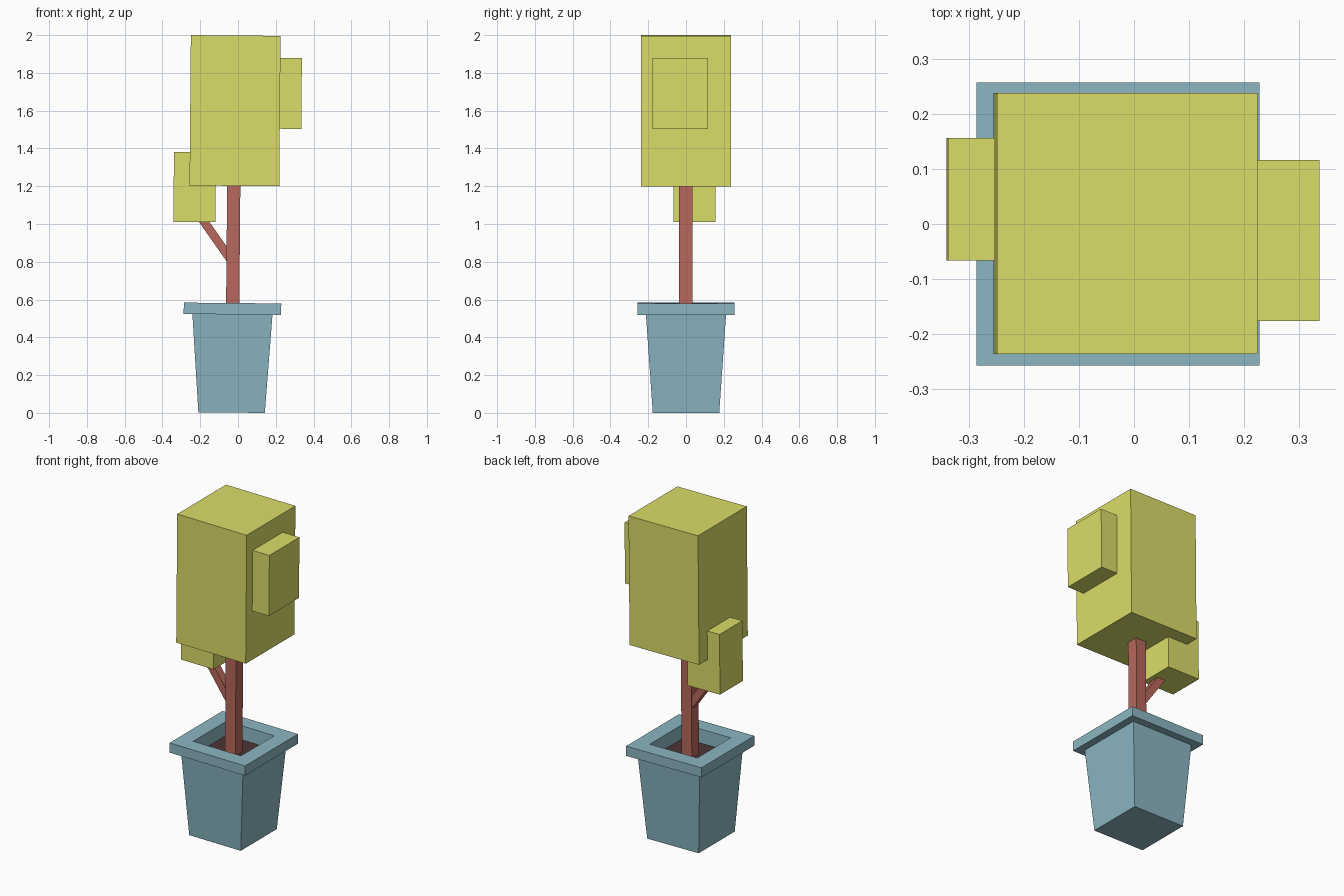
import bpy, bmesh
from mathutils import Matrix, Vector

if "Cube" in bpy.data.objects:
    bpy.data.objects.remove(bpy.data.objects["Cube"])

# The whole plant leans slightly to the right
LEAN = Matrix.Translation((-0.034, 0, 0.0015)) @ Matrix.Rotation(0.0087, 4, 'Y')


def material(name, rgb):
    m = bpy.data.materials.new(name)
    m.diffuse_color = (*rgb, 1)
    m.use_nodes = True
    m.node_tree.nodes["Principled BSDF"].inputs["Base Color"].default_value = m.diffuse_color
    return m


LEAF = material("leaf", (0.71, 0.72, 0.14))
CLAY = material("blue_glaze", (0.26, 0.47, 0.54))
BARK = material("bark", (0.48, 0.14, 0.11))
SOIL = material("soil", (0.075, 0.035, 0.035))


def loft(name, sections, mat, cap_top=True):
    """Flat-faced solid through rectangles (cx, cy, z, half_x, half_y)."""
    bm = bmesh.new()
    rings = [[bm.verts.new((cx + sx * hx, cy + sy * hy, z))
              for sx, sy in ((-1, -1), (1, -1), (1, 1), (-1, 1))]
             for cx, cy, z, hx, hy in sections]
    for a, b in zip(rings, rings[1:]):
        for i in range(4):
            j = (i + 1) % 4
            bm.faces.new((a[i], a[j], b[j], b[i]))
    bm.faces.new(rings[0][::-1])
    if cap_top:
        bm.faces.new(rings[-1])
    me = bpy.data.meshes.new(name)
    bm.to_mesh(me)
    bm.free()
    me.materials.append(mat)
    ob = bpy.data.objects.new(name, me)
    bpy.context.collection.objects.link(ob)
    ob.matrix_world = LEAN
    return ob


def block(name, x, y, z, mat):
    """Box from (min, max) ranges."""
    cx, cy = sum(x) / 2, sum(y) / 2
    hx, hy = (x[1] - x[0]) / 2, (y[1] - y[0]) / 2
    return loft(name, [(cx, cy, h, hx, hy) for h in z], mat)


# Tapered pot with overhanging rim and recessed opening, closed by the soil
pot_profile = [(0.176, 0), (0.212, 0.520), (0.258, 0.520), (0.258, 0.580),
               (0.163, 0.580), (0.160, 0.48)]
loft("pot", [(0, 0, z, r, r) for r, z in pot_profile], CLAY, cap_top=False)
block("soil", (-0.161, 0.161), (-0.161, 0.161), (0.46, 0.495), SOIL)

# Trunk and side branch
block("trunk", (-0.034, 0.036), (-0.036, 0.034), (0.48, 1.25), BARK)
loft("branch", [(-0.005, 0, 0.80, 0.028, 0.026), (-0.205, 0.0, 1.08, 0.028, 0.026)], BARK)

# Foliage: main crown and two smaller clumps
block("crown", (-0.233, 0.242), (-0.237, 0.239), (1.2005, 1.9965), LEAF)
block("left_clump", (-0.317, -0.095), (-0.067, 0.157), (1.007, 1.378), LEAF)
block("right_clump", (0.062, 0.356), (-0.177, 0.117), (1.505, 1.88), LEAF)
